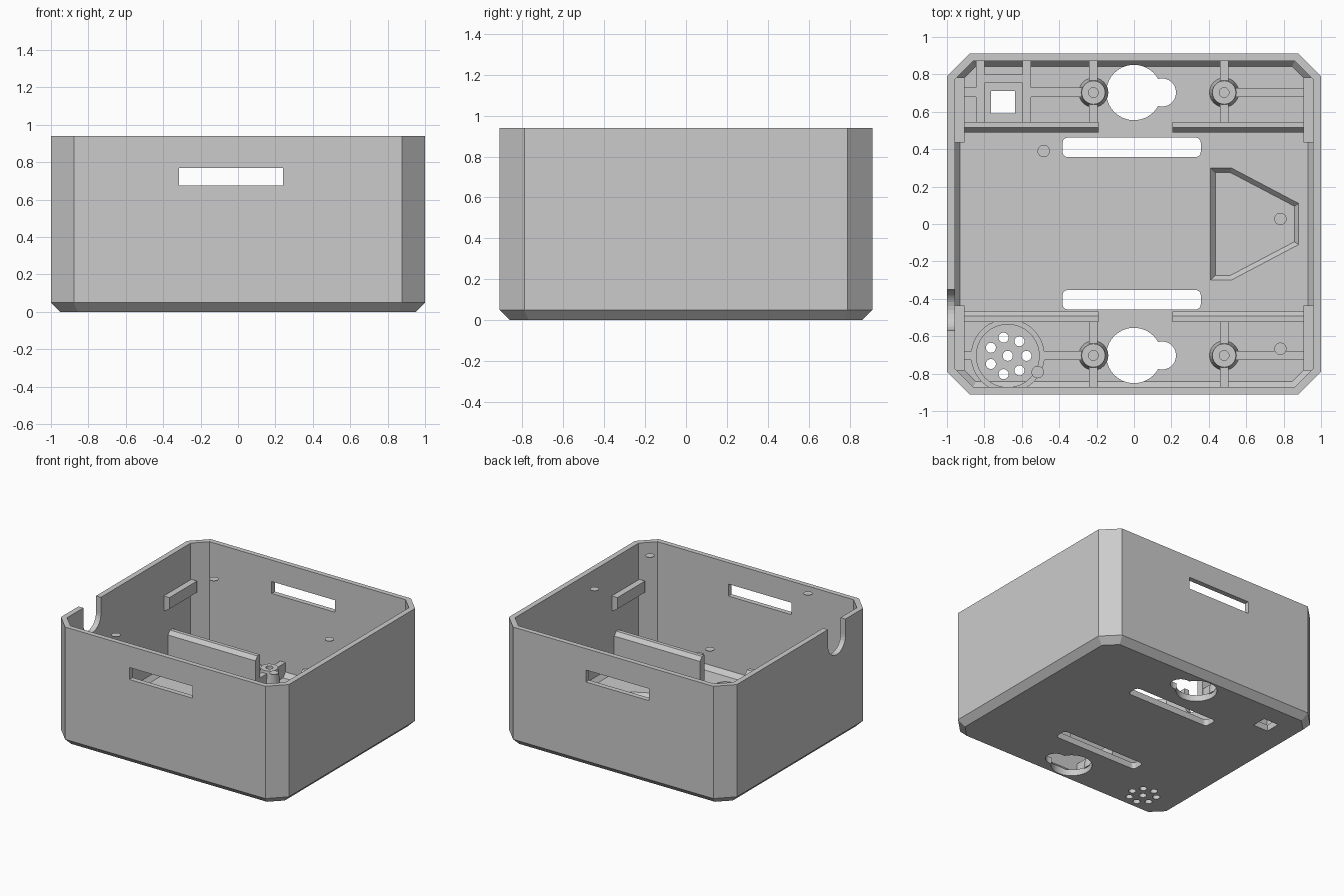
import bpy, bmesh
from math import sin, cos, pi, radians

if "Cube" in bpy.data.objects:
    bpy.data.objects.remove(bpy.data.objects["Cube"])

FLOOR, RIB = 0.05, 0.16

grey = bpy.data.materials.new("plain_grey")
grey.diffuse_color = (0.6, 0.6, 0.6, 1)
grey.use_nodes = True
grey.node_tree.nodes["Principled BSDF"].inputs["Base Color"].default_value = grey.diffuse_color


def loft(name, rings, closed_loop=False):
    """Skin between equal-length rings of 3D points, capping the ends."""
    bm = bmesh.new()
    vs = [[bm.verts.new(p) for p in r] for r in rings]
    n = len(rings[0])
    pairs = list(zip(vs, vs[1:])) + ([(vs[-1], vs[0])] if closed_loop else [])
    for a, b in pairs:
        for i in range(n):
            j = (i + 1) % n
            bm.faces.new((a[i], a[j], b[j], b[i]))
    if not closed_loop:
        bm.faces.new(vs[0][::-1])
        bm.faces.new(vs[-1])
    bmesh.ops.recalc_face_normals(bm, faces=bm.faces)
    me = bpy.data.meshes.new(name)
    bm.to_mesh(me)
    bm.free()
    me.materials.append(grey)
    ob = bpy.data.objects.new(name, me)
    bpy.context.collection.objects.link(ob)
    return ob


def flat(pts, z):
    return [(x, y, z) for x, y in pts]


def prism(name, pts, z0, z1):
    return loft(name, [flat(pts, z0), flat(pts, z1)])


def box(name, x0, x1, y0, y1, z0, z1):
    return prism(name, [(x0, y0), (x1, y0), (x1, y1), (x0, y1)], z0, z1)


def arc(cx, cy, r, a0=0, a1=360, n=32, full=True):
    steps = n if full else n - 1
    return [(cx + r * cos(radians(a0 + (a1 - a0) * i / steps)),
             cy + r * sin(radians(a0 + (a1 - a0) * i / steps))) for i in range(n)]


def octagon(hx, hy, c, z):
    return [(-hx + c, -hy, z), (hx - c, -hy, z), (hx, -hy + c, z), (hx, hy - c, z),
            (hx - c, hy, z), (-hx + c, hy, z), (-hx, hy - c, z), (-hx, -hy + c, z)]


def rib(*a):
    return box("floor_rib", *a, FLOOR - 0.01, RIB)


# Open box shell with chamfered corners and bottom edge
shell = loft("box_shell", [
    octagon(0.95, 0.862, 0.092, 0), octagon(1, 0.912, 0.122, 0.05),
    octagon(1, 0.912, 0.122, 0.94), octagon(0.957, 0.872, 0.098, 0.94),
    octagon(0.957, 0.872, 0.098, 0.085), octagon(0.93, 0.842, 0.084, FLOOR)])

# Cutters: wall slots, cable notch, square window, recess, mounting holes, sound holes
cutters = [box("wall_slot_cut", -0.315, 0.24, -1, 1, 0.675, 0.77),
           box("window_cut", -0.765, -0.635, 0.59, 0.71, -0.1, 0.2)]
notch = [(-0.35, 1.1)] + arc(-0.46, 0.81, 0.11, 0, -180, 17, False) + [(-0.57, 1.1)]
cutters.append(loft("notch_cut", [[(x, y, z) for y, z in notch] for x in (-1.1, -0.9)]))

half = [(0.41, 0.30), (0.52, 0.30), (0.88, 0.11)]
inner = [(0.435, 0.275), (0.515, 0.275), (0.858, 0.095)]
full = lambda h: h + [(x, -y) for x, y in h[::-1]]
cutters.append(loft("recess_cut", [flat(full(inner), 0.02), flat(full(half), FLOOR),
                                   flat(full(half), 0.1)]))
for s in (-1, 1):
    key = arc(0, 0.703 * s, 0.148, 29, 331, 40, False) + \
        arc(0.15, 0.703 * s, 0.075, -104, 104, 20, False)
    cutters.append(prism("keyhole_cut", key, -0.1, 0.2))
    slot = []
    for cx, cy, a in ((0.33, 0.435, 0), (-0.355, 0.435, 90),
                      (-0.355, 0.385, 180), (0.33, 0.385, 270)):
        slot += arc(cx, cy + (0 if s > 0 else -0.815), 0.027, a, a + 90, 5, False)
    cutters.append(prism("floor_slot_cut", slot, -0.1, 0.2))
SX, SY = -0.675, -0.705
for cx, cy in [(SX, SY)] + arc(SX, SY, 0.1, n=7):
    cutters.append(prism("sound_hole_cut", arc(cx, cy, 0.027, n=16), -0.1, 0.2))
for c in cutters:
    c.hide_render = True
    m = shell.modifiers.new("cut", 'BOOLEAN')
    m.operation, m.solver, m.object = 'DIFFERENCE', 'EXACT', c
dg = bpy.context.evaluated_depsgraph_get()
cut_mesh = bpy.data.meshes.new_from_object(shell.evaluated_get(dg))
shell.modifiers.clear()
shell.data = cut_mesh
for c in cutters:
    bpy.data.objects.remove(c)


def tube(name, cx, cy, r_base, r_top, r_in, z_top, n):
    z = FLOOR - 0.01
    return loft(name, [flat(arc(cx, cy, r_in, n=n), z), flat(arc(cx, cy, r_base, n=n), z),
                       flat(arc(cx, cy, r_top, n=n), z_top),
                       flat(arc(cx, cy, r_in, n=n), z_top)], True)


for s in (-1, 1):
    # Inner divider walls with a bevelled top edge
    prof = [(0.545, 0.04), (0.49, 0.04), (0.49, 0.32), (0.515, 0.35), (0.545, 0.35)]
    dy = 0 if s > 0 else -0.022
    for x0, x1 in ((-0.965, -0.19), (0.205, 0.965)):
        loft("divider_wall", [[(x, s * (y + dy), z) for y, z in prof] for x in (x0, x1)])
    # Screw bosses with ribs to outer wall and divider
    for bx in (-0.217, 0.482):
        tube("screw_boss", bx, 0.703 * s, 0.08, 0.063, 0.026, 0.18, 24)
        for a, b in ((0.52, 0.65), (0.757, 0.89)):
            lo, hi = sorted((a * s, b * s))
            rib(bx - 0.023, bx + 0.023, lo, hi)
    rib(0.535, 0.965, 0.703 * s - 0.025, 0.703 * s + 0.025)
    # Support rails high on the side walls
    for t in (-1, 1):
        rail = [(0.97, 0.52), (0.907, 0.56), (0.907, 0.65), (0.97, 0.65)]
        loft("side_rail", [[(t * x, s * y, z) for x, z in rail] for y in (0.437, 0.782)])

# Frame of ribs around the square window
rib(-0.845, -0.80, 0.54, 0.89)
rib(-0.595, -0.552, 0.54, 0.89)
rib(-0.80, -0.595, 0.755, 0.80)
rib(-0.965, -0.845, 0.68, 0.73)
rib(-0.552, -0.27, 0.68, 0.73)

# Ring around the sound holes, with ribs to the boss and side wall
tube("sound_ring", SX, SY, 0.197, 0.197, 0.168, RIB, 48)
rib(-0.485, -0.27, -0.728, -0.678)
rib(-0.965, -0.865, -0.728, -0.678)

# Small thin discs just below the rim
for cx, cy in ((-0.483, 0.39), (0.783, 0.027), (0.783, -0.667), (-0.515, -0.792)):
    prism("rim_disc", arc(cx, cy, 0.033, n=24), 0.926, 0.93)
